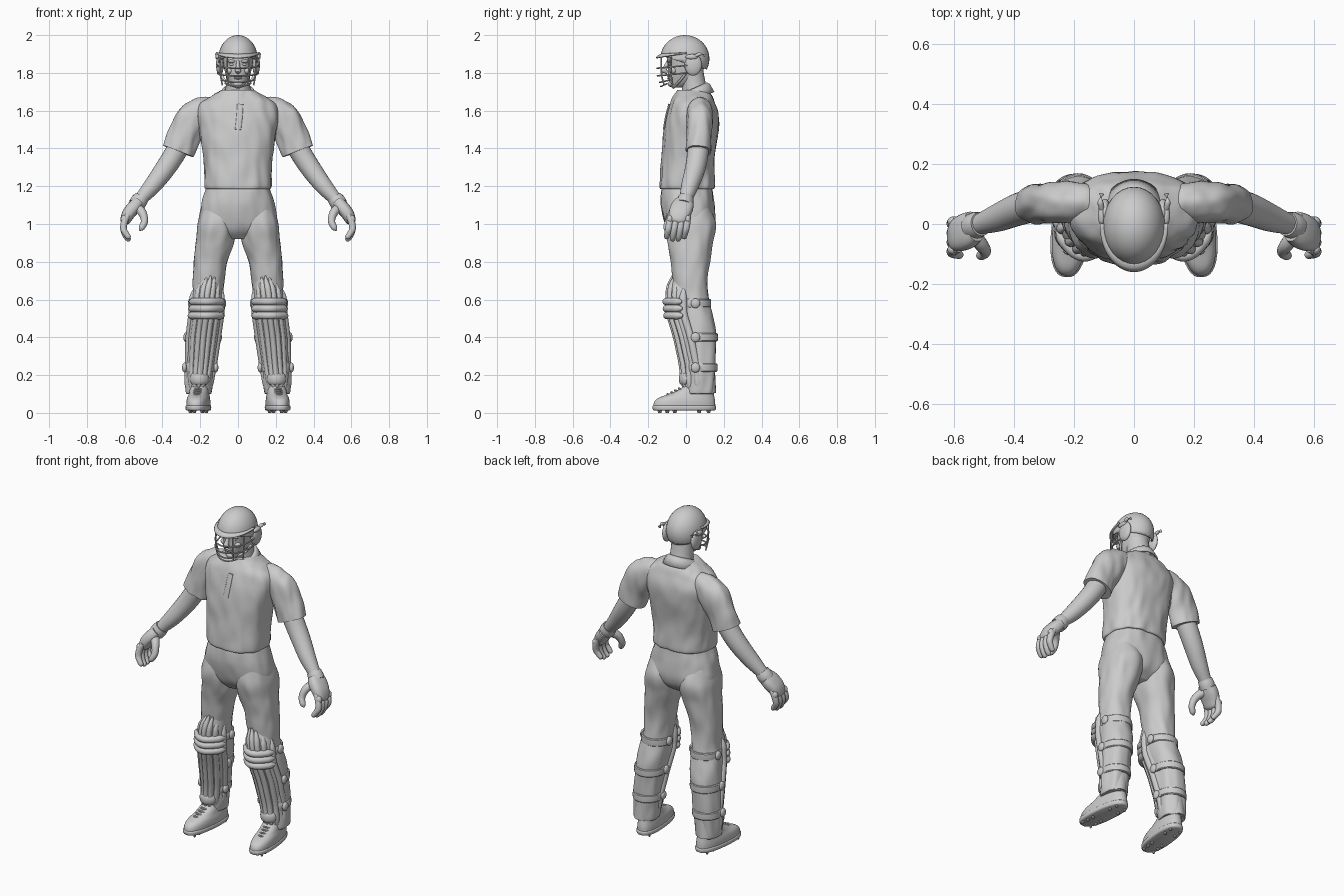
import bpy, bmesh
from math import sin, cos, pi, radians, copysign
from mathutils import Vector, Matrix, noise

default_cube = bpy.data.objects.get("Cube")
if default_cube:
    bpy.data.objects.remove(default_cube, do_unlink=True)

grey = bpy.data.materials.new("plain_grey")
grey.use_nodes = True
grey.diffuse_color = (0.6, 0.6, 0.6, 1)
grey.node_tree.nodes["Principled BSDF"].inputs["Base Color"].default_value = grey.diffuse_color
X, Y, Z = Vector((1, 0, 0)), Vector((0, 1, 0)), Vector((0, 0, 1))


def finish(name, bm, mirror=False):
    """Turn a bmesh into a smooth shaded object, mirrored across x if asked."""
    bmesh.ops.recalc_face_normals(bm, faces=bm.faces)
    mesh = bpy.data.meshes.new(name)
    bm.to_mesh(mesh)
    bm.free()
    mesh.materials.append(grey)
    ob = bpy.data.objects.new(name, mesh)
    bpy.context.collection.objects.link(ob)
    if mirror:
        ob.modifiers.new("Mirror", 'MIRROR').use_mirror_merge = False
    bpy.ops.object.select_all(action='DESELECT')
    ob.select_set(True)
    bpy.context.view_layer.objects.active = ob
    bpy.ops.object.shade_smooth_by_angle(angle=radians(40))
    return ob


def spline(a, b, c, d, t):
    return b + (c - a) * (t / 2) + (a * 2 - b * 5 + c * 4 - d) * (t * t / 2) + (b * 3 - a - c * 3 + d) * (t ** 3 / 2)


def loft(bm, rings, sides=24, steps=4, power=2.0, fold=0.0):
    """Skin a smooth surface over rings of (centre, half axis, half axis)."""
    last = len(rings) - 1
    dense = []
    for i in range(last):
        a, b, c, d = (rings[max(0, min(last, i + k))] for k in (-1, 0, 1, 2))
        dense += [[spline(a[j], b[j], c[j], d[j], s / steps) for j in range(3)] for s in range(steps)]
    dense.append(rings[-1])
    loops = []
    for centre, u, v in dense:
        loop = []
        for k in range(sides):
            c, s = cos(2 * pi * k / sides), sin(2 * pi * k / sides)
            out = u * copysign(abs(c) ** (2 / power), c) + v * copysign(abs(s) ** (2 / power), s)
            p = centre + out
            if fold:
                crease = noise.noise(Vector((p.x * 22, p.y * 22, p.z * 9 + p.x * 9)))
                p += out.normalized() * fold * crease
            loop.append(bm.verts.new(p))
        loops.append(loop)
    for low, high in zip(loops, loops[1:]):
        for k in range(sides):
            m = (k + 1) % sides
            bm.faces.new((low[k], low[m], high[m], high[k]))
    bm.faces.new(loops[0])
    bm.faces.new(loops[-1])


def stack(bm, rows, **options):
    """Level rings from rows of (height, centre x, half width, front y, back y)."""
    loft(bm, [(Vector((x, (f + b) / 2, z)), X * w, Y * ((b - f) / 2)) for z, x, w, f, b in rows], **options)


def tube(bm, points, radii, flat=1.0, ref=Y, **options):
    """Rings square to a path; flat scales the radius along ref."""
    points = [Vector(p) for p in points]
    if not isinstance(radii, (list, tuple)):
        radii = [radii] * len(points)
    rings = []
    for i, p in enumerate(points):
        t = (points[min(i + 1, len(points) - 1)] - points[max(i - 1, 0)]).normalized()
        u = ref.cross(t).normalized()
        rings.append((p, u * radii[i], t.cross(u) * radii[i] * flat))
    loft(bm, rings, **options)


def ball(bm, centre, size):
    matrix = Matrix.Translation(centre) @ Matrix.Diagonal((*size, 1))
    return bmesh.ops.create_uvsphere(bm, u_segments=32, v_segments=20, radius=1, matrix=matrix)


def part(name, build, *args, mirror=False, **options):
    bm = bmesh.new()
    build(bm, *args, **options)
    return finish(name, bm, mirror)


# Shirt, sleeves and collar
part("shirt", stack, [
    (1.185, 0, .165, -.13, .14), (1.2, 0, .178, -.14, .152), (1.3, 0, .178, -.133, .15),
    (1.4, 0, .19, -.125, .16), (1.5, 0, .205, -.113, .172), (1.58, 0, .215, -.097, .172),
    (1.64, 0, .195, -.08, .155), (1.68, 0, .135, -.062, .14), (1.71, 0, .085, -.045, .11)],
    sides=72, steps=8, power=2.4, fold=.008)
part("sleeves", tube, [(.1, .07, 1.605), (.18, .072, 1.59), (.245, .075, 1.545), (.285, .07, 1.47), (.318, .066, 1.385)],
     [.06, .085, .092, .087, .087], flat=.76, mirror=True, sides=48, steps=8, fold=.009)


def build_collar(bm):
    rows = []
    for i in range(41):
        a = radians(12 + 336 * i / 40)
        front = max(0, cos(a)) ** 1.5
        top = Vector((.07 * sin(a), .03 - .08 * cos(a), 1.75 - .035 * (1 + cos(a)) - .03 * front))
        low = Vector((.108 * sin(a), .035 - .115 * cos(a) - .015 * front, top.z - .05 - .02 * front))
        low.x += copysign(.035 * front, sin(a))
        rows.append([bm.verts.new(p) for p in (top, top.lerp(low, .4) + Z * .012, low)])
    for r, q in zip(rows, rows[1:]):
        for j in range(2):
            bm.faces.new((r[j], q[j], q[j + 1], r[j + 1]))


collar = part("collar", build_collar)
collar.modifiers.new("Thickness", 'SOLIDIFY').thickness = .01
part("placket", tube, [(.012, -.088, 1.635), (.008, -.105, 1.57), (.0, -.117, 1.5)], .016, flat=.35)

# Trousers with gathered waist
part("trouser_seat", stack, [
    (1.2, 0, .165, -.122, .138), (1.17, 0, .175, -.13, .142), (1.1, 0, .195, -.132, .15),
    (1.02, 0, .208, -.118, .153), (.96, 0, .19, -.09, .13), (.92, 0, .11, -.05, .08)],
    sides=72, steps=7, power=2.3, fold=.006)
part("trouser_legs", stack, [
    (1.1, .1, .085, -.1, .12), (1.0, .112, .104, -.115, .158), (.9, .122, .103, -.1, .142),
    (.8, .145, .089, -.078, .126), (.7, .155, .082, -.07, .115), (.6, .163, .081, -.065, .122),
    (.5, .175, .082, -.04, .145), (.4, .187, .081, -.03, .16), (.25, .2, .076, -.01, .158),
    (.12, .207, .07, .0, .15), (.1, .207, .064, .005, .145)],
    mirror=True, sides=48, steps=7, power=2.2, fold=.007)

# Arms and gloves
part("arms", tube, [(.29, .068, 1.45), (.345, .06, 1.355), (.395, .045, 1.28), (.455, .02, 1.2), (.512, 0, 1.135), (.54, -.01, 1.1)],
     [.058, .056, .053, .046, .035, .033], mirror=True, steps=6)
part("glove_cuffs", tube, [(.51, 0, 1.14), (.525, -.004, 1.12), (.54, -.01, 1.1)], [.04, .044, .043], mirror=True)
part("glove_palms", tube, [(.532, -.008, 1.112), (.555, -.022, 1.085), (.582, -.036, 1.05), (.597, -.045, 1.015), (.597, -.047, 1.0)],
     [.032, .036, .034, .026, .012], flat=1.65, mirror=True, power=2.6)


def build_fingers(bm):
    for i in range(4):
        y = .012 - .031 * i
        drop = .012 if i in (0, 3) else 0
        tube(bm, [(.582, y, 1.05), (.6, y - .005, 1.015), (.606, y - .012, .975),
                  (.594, y - .018, .938 + drop), (.578, y - .022, .917 + drop), (.572, y - .023, .911 + drop)],
             [.014, .018, .018, .016, .013, .004], sides=14)
        ball(bm, (.602, y - .004, 1.025), (.019, .017, .022))
    tube(bm, [(.54, -.03, 1.09), (.507, -.07, 1.06), (.495, -.092, 1.015), (.51, -.105, .98), (.522, -.108, .966)],
         [.026, .023, .019, .016, .004], sides=14)


part("glove_fingers", build_fingers, mirror=True)

# Leg guards: vertical ribs over a curved front, knee rolls and straps
GUARD = [(.1, .212, .058, -.022), (.25, .197, .073, -.03), (.4, .184, .083, -.062),
         (.52, .168, .084, -.098), (.64, .162, .08, -.103), (.74, .14, .06, -.08)]


def guard_at(z, u, lift=0.0):
    """Point on the guard at height z and sideways position u."""
    for low, high in zip(GUARD, GUARD[1:]):
        if z <= high[0]:
            break
    t = (z - low[0]) / (high[0] - low[0])
    x, half, front = (low[k] + (high[k] - low[k]) * t for k in (1, 2, 3))
    return Vector((x + u * (half + lift * .5), front - lift + .085 * u * u + .012, z))


def build_ribs(bm):
    for i in range(7):
        u = (i - 3) / 3
        bottom, top = .105 + .02 * (1 - abs(u)), .725 - .06 * u * u
        points = [guard_at(bottom + (top - bottom) * k / 12, u * .94) for k in range(13)]
        tube(bm, points, [.004] + [.0165] * 11 + [.004], flat=1.15, sides=14, steps=2)


def build_knee_rolls(bm):
    for z in (.515, .552, .589):
        points = [guard_at(z, (k - 6) / 6, .016) for k in range(13)]
        tube(bm, points, [.008] + [.02] * 11 + [.008], ref=Z, flat=.98, sides=14, steps=2)


def build_instep(bm):
    points = [guard_at(.18, (k - 4) / 6, .01) for k in range(9)]
    tube(bm, points, [.006] + [.014] * 7 + [.006], ref=Z, flat=2.2, sides=14, steps=2)


def build_backing(bm):
    rings = []
    for k in range(13):
        z = .105 + .05 * k
        left, mid = guard_at(z, -1), guard_at(z, 0)
        rings.append((Vector((mid.x, left.y, z)), X * (mid.x - left.x), Y * (left.y - mid.y)))
    loft(bm, rings, steps=2)


def build_straps(bm):
    for z, x, w, f, b in ((.58, .164, .088, -.05, .132), (.4, .187, .089, -.03, .168), (.24, .2, .083, -.01, .166)):
        stack(bm, [(z + h, x, w + d, f, b + d) for h, d in ((-.022, -.008), (-.018, 0), (.018, 0), (.022, -.008))],
              sides=36, steps=2)
        # Buckles on the inner and outer side
        for side in (-1, 1):
            ball(bm, (x + side * w, .05, z), (.013, .024, .026))


for label, builder in (("guard_ribs", build_ribs), ("guard_knee_rolls", build_knee_rolls), ("guard_insteps", build_instep),
                       ("guard_backing", build_backing), ("guard_straps", build_straps)):
    part(label, builder, mirror=True)


# Shoes, turned slightly outwards, with laces and studs
def build_shoe(bm):
    stack(bm, [(.012, 0, .056, -.168, .15), (.018, 0, .063, -.176, .158), (.034, 0, .064, -.178, .16), (.04, 0, .059, -.172, .156)],
          power=2.5, sides=36)
    stack(bm, [(.036, 0, .06, -.174, .156), (.06, 0, .06, -.168, .155), (.08, 0, .057, -.145, .152), (.1, 0, .052, -.09, .148),
               (.125, 0, .05, -.035, .145), (.15, 0, .046, -.005, .14)], power=2.4, sides=36)
    for y, z in ((-.09, .097), (-.07, .107), (-.05, .117), (-.03, .127)):
        tube(bm, [(-.034, y + .02, z - .012), (0, y - .008, z + .002), (.034, y + .02, z - .012)], .006, ref=Z, sides=8)
    for y in (-.14, -.1, -.06, .07, .12):
        for x in (-.032, .032):
            bmesh.ops.create_cone(bm, cap_ends=True, segments=8, radius1=.005, radius2=.01, depth=.016,
                                  matrix=Matrix.Translation((x, y, .008)))
    bm.transform(Matrix.Translation((.209, 0, 0)) @ Matrix.Rotation(radians(6), 4, 'Z'))


part("shoes", build_shoe, mirror=True)

# Neck, head and face
part("neck", tube, [(0, .055, 1.66), (0, .04, 1.74), (0, .025, 1.83)], [.075, .064, .064])
part("head", stack, [
    (1.722, 0, .022, -.075, -.03), (1.735, 0, .038, -.085, .01), (1.765, 0, .056, -.09, .06), (1.8, 0, .068, -.095, .085),
    (1.84, 0, .076, -.096, .1), (1.88, 0, .08, -.1, .1), (1.92, 0, .07, -.08, .08)], power=2.2, sides=36)


def build_face(bm):
    tube(bm, [(0, -.095, 1.862), (0, -.106, 1.835), (0, -.115, 1.812), (0, -.098, 1.802)], [.008, .011, .016, .01], sides=14)
    for z in (1.772, 1.782):
        ball(bm, (0, -.09, z), (.024, .01, .006))
    ball(bm, (0, -.08, 1.742), (.024, .016, .016))
    for side in (-1, 1):
        ball(bm, (side * .033, -.088, 1.862), (.026, .014, .008))
        ball(bm, (side * .032, -.085, 1.845), (.014, .009, .007))
        ball(bm, (side * .045, -.068, 1.812), (.02, .02, .018))


part("face", build_face)


# Helmet shell, peak, ear guards and face grille
def build_shell(bm):
    ball(bm, (0, -.006, 1.875), (.104, .13, .125))
    bmesh.ops.bisect_plane(bm, geom=bm.verts[:] + bm.edges[:] + bm.faces[:], clear_inner=True,
                           plane_co=(0, -.13, 1.89), plane_no=Vector((0, .3, 1)).normalized())


def build_peak(bm):
    rows = []
    for i in range(33):
        a = radians(-95 + 190 * i / 32)
        rows.append([bm.verts.new((w * sin(a), -.01 - d * cos(a), 1.908 - drop * cos(a)))
                     for w, d, drop in ((.095, .112, .002), (.108, .138, .014), (.113, .15, .026))])
    for r, q in zip(rows, rows[1:]):
        for j in range(2):
            bm.faces.new((r[j], q[j], q[j + 1], r[j + 1]))


shell = part("helmet_shell", build_shell)
peak = part("helmet_peak", build_peak)
for ob in (shell, peak):
    ob.modifiers.new("Thickness", 'SOLIDIFY').thickness = .008


def build_ear_guard(bm):
    ball(bm, (.096, .038, 1.843), (.02, .046, .058))
    ball(bm, (.108, .03, 1.885), (.012, .034, .014))
    tube(bm, [(.108, .05, 1.89), (.112, .075, 1.9), (.108, .1, 1.892)], .009, sides=10)
    tube(bm, [(.092, .0, 1.8), (.065, -.035, 1.755), (0, -.068, 1.722)], .007, sides=10)


part("helmet_ear_guards", build_ear_guard, mirror=True)


def grille_point(angle, z):
    shrink = 1 - max(0, 1.79 - z) * 2.2
    return Vector((.108 * shrink * sin(angle), -.005 - .148 * shrink * cos(angle), z))


def build_grille(bm):
    for z, reach in ((1.825, 95), (1.785, 95), (1.75, 62), (1.728, 45)):
        points = [grille_point(radians(reach * (k - 8) / 8), z + .016 * ((k - 8) / 8) ** 2) for k in range(17)]
        tube(bm, points, .0042, ref=Z, sides=8, steps=2)
    for angle in (-60, -32, 32, 60):
        tube(bm, [grille_point(radians(angle), z) for z in (1.885, 1.83, 1.78, 1.735)], .0042, sides=8, steps=3)


part("helmet_grille", build_grille)
